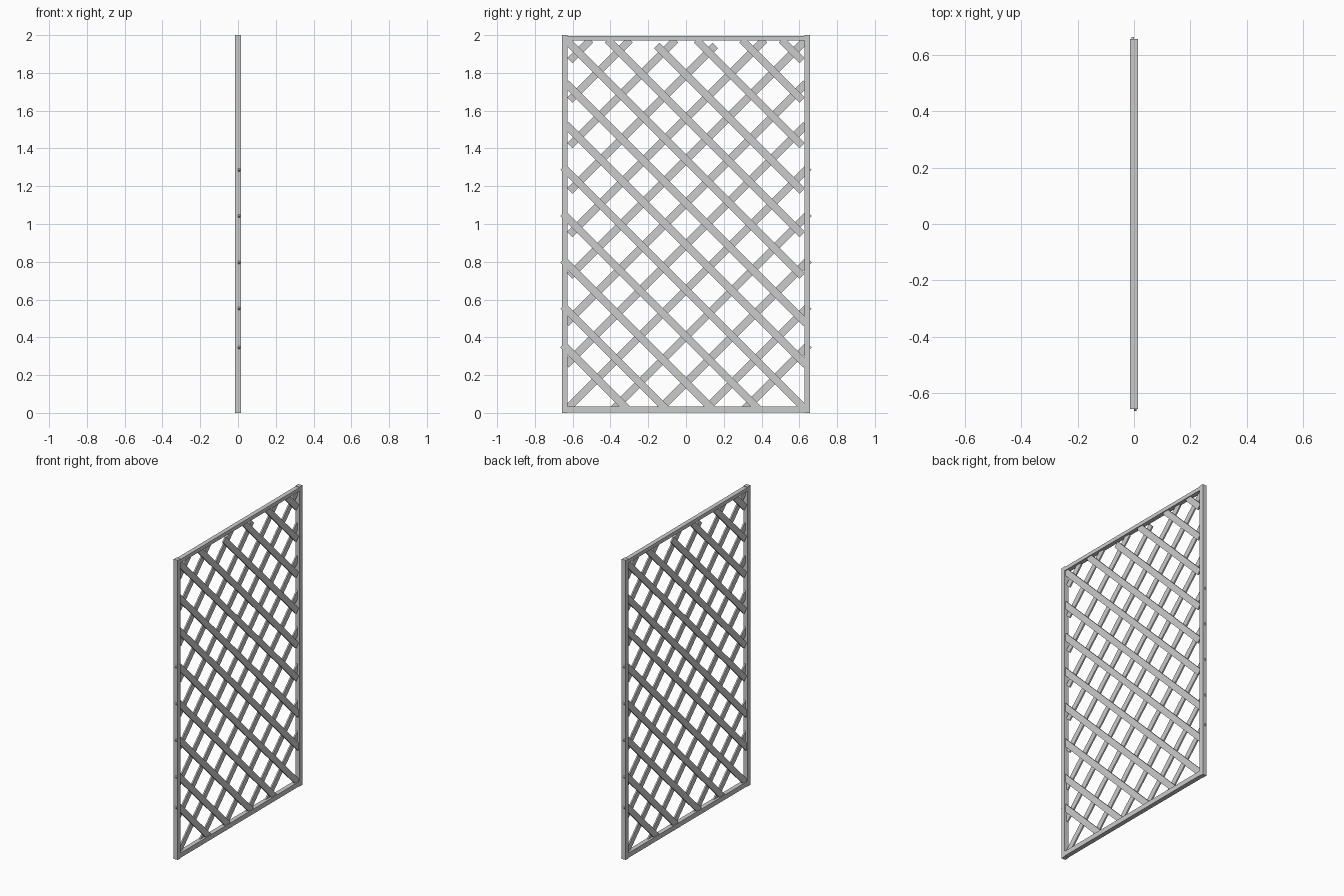
import bpy, math

cube = bpy.data.objects.get("Cube")
if cube:
    bpy.data.objects.remove(cube, do_unlink=True)

grey = bpy.data.materials.new("light_grey")
grey.use_nodes = True
colour = (0.6, 0.6, 0.6, 1)
grey.diffuse_color = colour
grey.node_tree.nodes["Principled BSDF"].inputs["Base Color"].default_value = colour


def box(name, centre, size, tilt=0):
    """Flat-shaded box, tilted about the x axis."""
    bpy.ops.mesh.primitive_cube_add(size=1, location=centre)
    ob = bpy.context.object
    ob.name = name
    ob.scale = size
    bpy.ops.object.transform_apply(location=False, rotation=False, scale=True)
    ob.rotation_euler.x = tilt
    ob.data.materials.append(grey)


# Frame
HALF, POST, DEPTH = 0.657, 0.03, 0.03
for side, name in ((-1, "front_post"), (1, "back_post")):
    box(name, (0, side * (HALF - POST / 2), 1), (DEPTH, POST, 2))
inner = 2 * (HALF - POST)
box("bottom_rail", (0, 0, 0.019), (DEPTH, inner, 0.032))
box("top_rail", (0, 0, 1.983), (DEPTH, inner, 0.025))

# Lattice: two layers of diagonal slats, each set by its height on the centre line
heights = (-0.29, -0.085, 0.16, 0.405, 0.65, 0.89, 1.11,
           1.34, 1.56, 1.79, 2.03, 2.27, 2.48)
WIDTH, THICK, LOW, HIGH = 0.04, 0.0095, 0.018, 1.975


def slat(name, height, slope, layer):
    # u runs across the panel so that the slat always falls as u grows
    poke = 0.651 if height < 0.7 else 0.635
    start = max(-poke, height - HIGH)
    end = min(0.635, height - LOW)
    if height > 1.2:
        end = min(end, 0.615)      # upper slats stop just short of the post
    if 1.7 < height < 1.9:
        start = -0.155             # this slat stops below the top rail
    mid = (start + end) / 2
    length = (end - start) * math.sqrt(2)
    box(name, (layer * THICK / 2, -slope * mid, height - mid),
        (THICK, length, WIDTH), slope * math.pi / 4)


for i, h in enumerate(heights):
    slat(f"falling_slat_{i + 1}", h, -1, 1)
    slat(f"rising_slat_{i + 1}", h, 1, -1)
